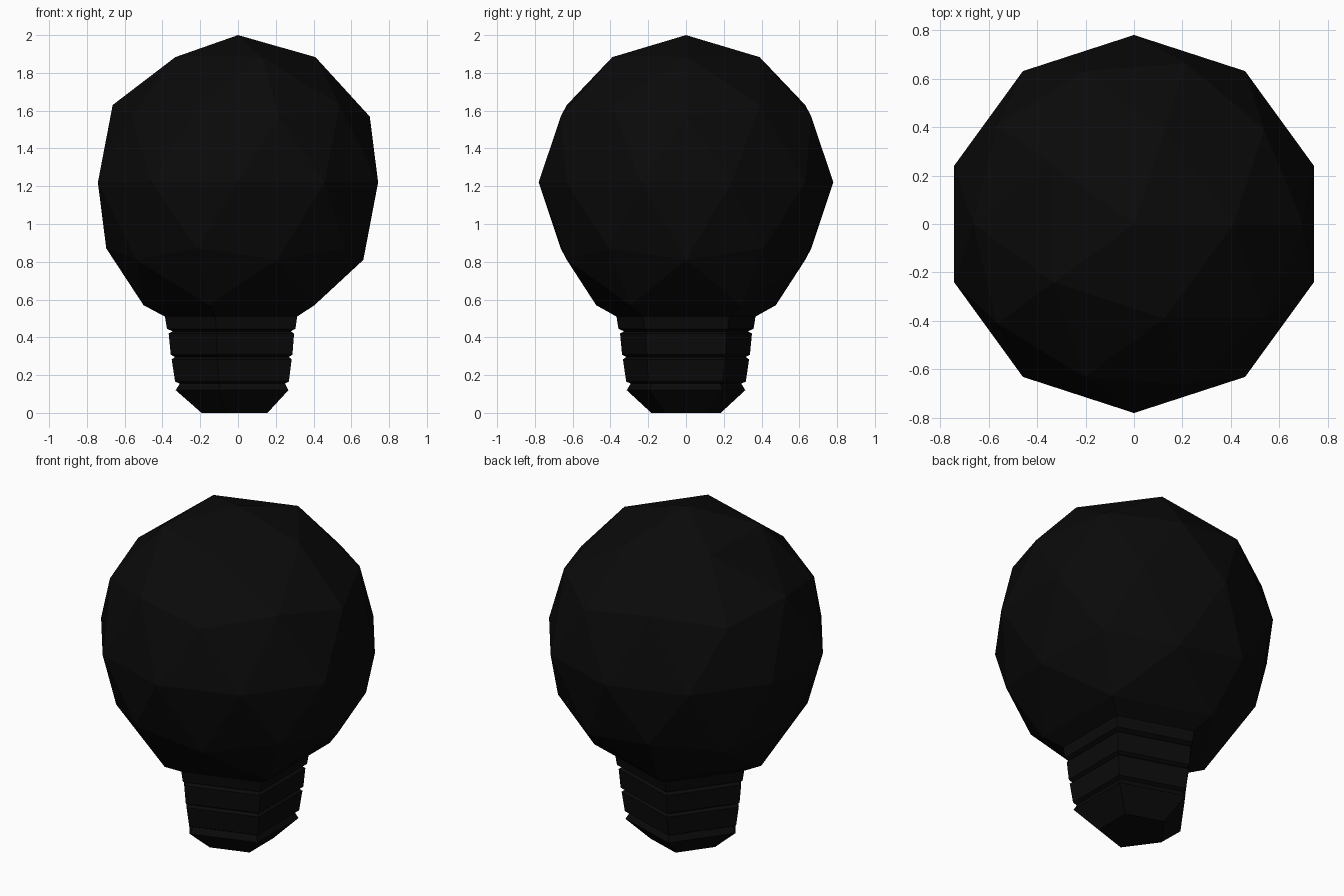
import bpy, bmesh
from math import cos, sin, pi

if "Cube" in bpy.data.objects:
    bpy.data.objects.remove(bpy.data.objects["Cube"])

black = bpy.data.materials.new("black")
black.diffuse_color = (0.003, 0.003, 0.003, 1)
black.use_nodes = True
black.node_tree.nodes["Principled BSDF"].inputs["Base Color"].default_value = black.diffuse_color

R, CZ, NECK_Z, NECK_R = 0.78, 1.22, 0.57, 0.5


def finish(name, bm):
    bmesh.ops.recalc_face_normals(bm, faces=bm.faces[:])
    mesh = bpy.data.meshes.new(name)
    bm.to_mesh(mesh)
    bm.free()
    mesh.materials.append(black)
    obj = bpy.data.objects.new(name, mesh)
    bpy.context.collection.objects.link(obj)
    return obj


# glass: faceted ball, opened at the bottom with a widened neck ring
bm = bmesh.new()
bmesh.ops.create_icosphere(bm, subdivisions=2, radius=R)
pole = min(bm.verts, key=lambda v: v.co.z)
ring = [e.other_vert(pole) for e in pole.link_edges]
ring_r = max(v.co.xy.length for v in ring)
for v in ring:
    v.co.x *= NECK_R / ring_r
    v.co.y *= NECK_R / ring_r
    v.co.z = NECK_Z - CZ
bmesh.ops.delete(bm, geom=[pole], context='VERTS')
bmesh.ops.translate(bm, verts=bm.verts[:], vec=(0, 0, CZ))
finish("glass_bulb", bm)

# screw base: five-sided stack of tapered bands with grooves (radius, height)
profile = [(NECK_R, NECK_Z), (0.387, 0.51), (0.376, 0.445), (0.345, 0.432),
           (0.367, 0.42), (0.356, 0.308), (0.333, 0.296), (0.351, 0.283),
           (0.333, 0.166), (0.308, 0.155), (0.33, 0.12), (0.193, 0)]
bm = bmesh.new()
rings = []
for r, z in profile:
    rings.append([bm.verts.new((r * cos(pi + i * 2 * pi / 5),
                                r * sin(pi + i * 2 * pi / 5), z))
                  for i in range(5)])
for a, b in zip(rings, rings[1:]):
    for i in range(5):
        j = (i + 1) % 5
        bm.faces.new((a[i], a[j], b[j], b[i]))
bm.faces.new(rings[-1])
# the glass closes the top, so the outward direction is set with a temporary cap
cap = bm.faces.new(rings[0])
bmesh.ops.recalc_face_normals(bm, faces=bm.faces[:])
bmesh.ops.delete(bm, geom=[cap], context='FACES_ONLY')
finish("screw_base", bm)
